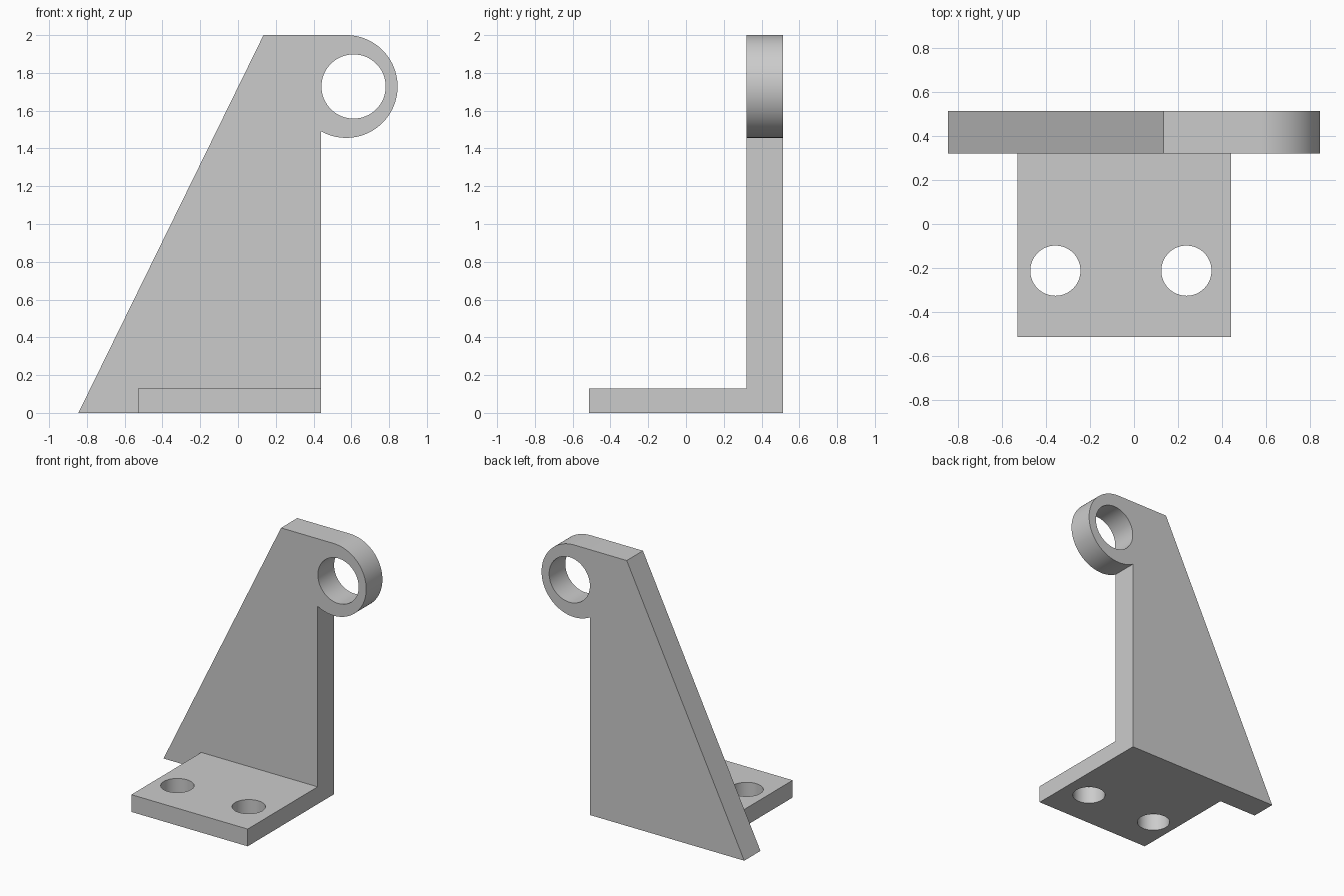
import bpy
import bmesh
from math import acos, cos, sin, pi, radians
from mathutils import Matrix, Vector

default = bpy.data.objects.get("Cube")
if default:
    bpy.data.objects.remove(default, do_unlink=True)

# Single plain grey finish
grey = bpy.data.materials.new("plain_grey")
grey.use_nodes = True
colour = (0.6, 0.6, 0.6, 1)
grey.diffuse_color = colour
grey.node_tree.nodes["Principled BSDF"].inputs["Base Color"].default_value = colour


def arc(cx, cy, r, start, end, steps):
    """Points along an arc, both ends included."""
    angles = [start + (end - start) * i / steps for i in range(steps + 1)]
    return [(cx + r * cos(a), cy + r * sin(a)) for a in angles]


def circle(cx, cy, r, steps=64):
    return arc(cx, cy, r, 0, 2 * pi, steps)[:-1]


def plate(name, outline, holes, thickness, matrix):
    """Extrude an outline with holes along local z, then place it."""
    bm = bmesh.new()
    for loop in [outline] + holes:
        verts = [bm.verts.new((x, y, 0)) for x, y in loop]
        for a, b in zip(verts, verts[1:] + verts[:1]):
            bm.edges.new((a, b))
    bmesh.ops.triangle_fill(bm, edges=bm.edges[:], use_beauty=True,
                            normal=Vector((0, 0, 1)))
    result = bmesh.ops.extrude_face_region(bm, geom=bm.faces[:],
                                           use_keep_orig=True)
    top = [v for v in result["geom"] if isinstance(v, bmesh.types.BMVert)]
    bmesh.ops.translate(bm, verts=top, vec=(0, 0, thickness))
    bmesh.ops.transform(bm, matrix=matrix, verts=bm.verts[:])
    bmesh.ops.recalc_face_normals(bm, faces=bm.faces[:])
    mesh = bpy.data.meshes.new(name)
    bm.to_mesh(mesh)
    bm.free()
    mesh.materials.append(grey)
    obj = bpy.data.objects.new(name, mesh)
    bpy.context.collection.objects.link(obj)
    bpy.ops.object.select_all(action="DESELECT")
    obj.select_set(True)
    bpy.context.view_layer.objects.active = obj
    bpy.ops.object.shade_smooth_by_angle(angle=radians(30))
    return obj


EDGE = 0.44          # shared vertical edge of both plates
BACK, JOINT, FRONT = 0.513, 0.32, -0.513

# Upright web: sloped side, flat top and a round lug with an eye
lug_x, lug_z, lug_r = 0.573, 1.728, 0.272
lug_end = -acos((EDGE - lug_x) / lug_r)
web = [(-0.845, 0), (0.135, 2)]
web += arc(lug_x, lug_z, lug_r, pi / 2, lug_end, 56)
web += [(EDGE, 0)]
upright = Matrix.Translation((0, BACK, 0)) @ Matrix.Rotation(pi / 2, 4, "X")
plate("upright_web", web, [circle(0.612, lug_z, 0.17)], BACK - JOINT, upright)

# Base foot with two bolt holes
foot = [(-0.53, FRONT), (EDGE, FRONT), (EDGE, JOINT), (-0.53, JOINT)]
bolts = [circle(x, -0.212, 0.114) for x in (-0.357, 0.238)]
plate("base_foot", foot, bolts, 0.13, Matrix.Identity(4))
